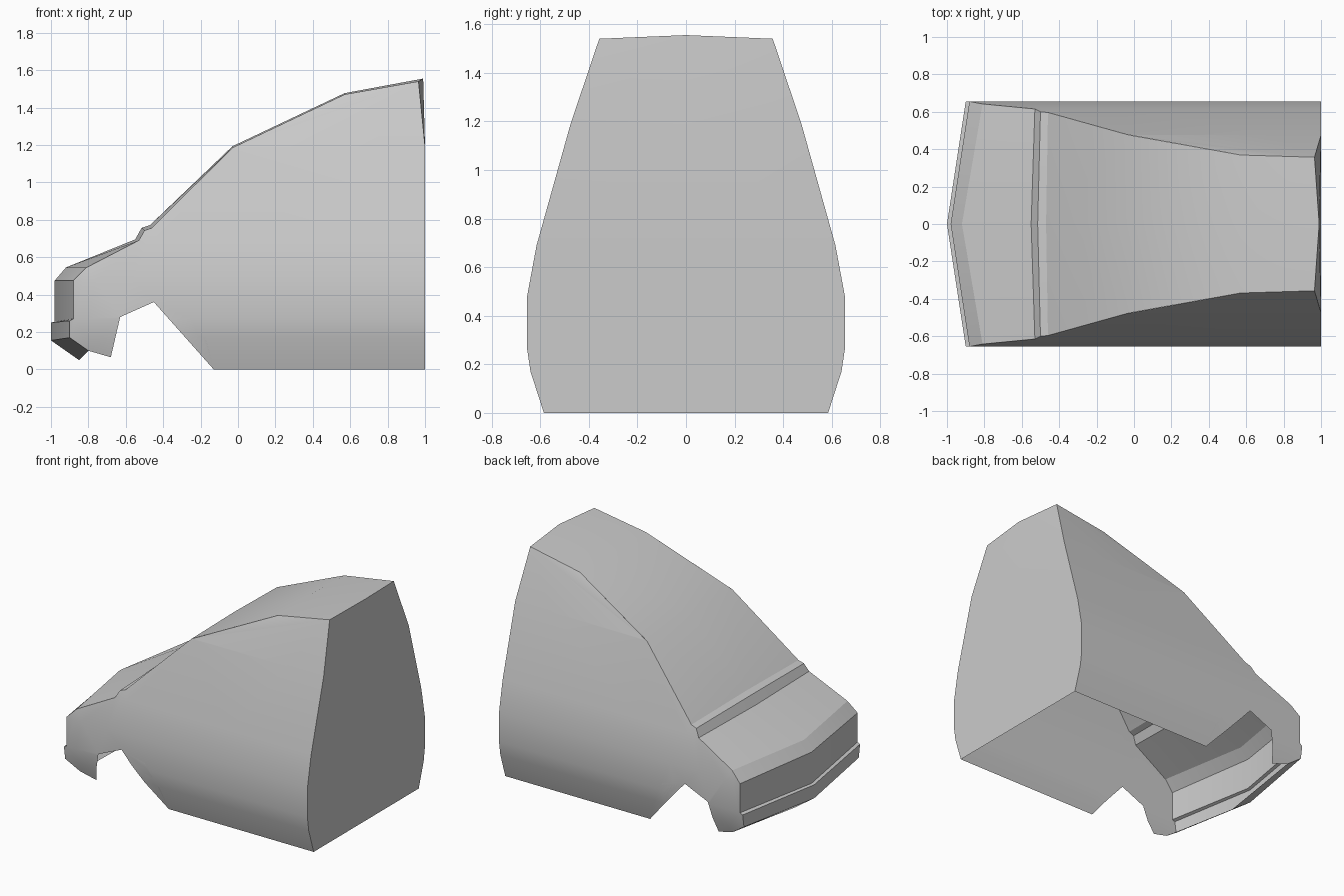
import bpy, bmesh, math

cube = bpy.data.objects.get("Cube")
if cube:
    bpy.data.objects.remove(cube, do_unlink=True)

# Half-width of the body at each height
WIDTHS = [(0, .585), (.17, .64), (.27, .655), (.475, .655), (.69, .615),
          (1.19, .475), (1.475, .367), (1.54, .357)]
LEVELS = [.17, .27, .475, .69, 1.19]

# Top and nose, from rear to chin: side edge x, z and centre line x, z
SPINE = [(.965, 1.54, .99, 1.555), (.57, 1.47, .57, 1.477),
         (-.03, 1.185, -.03, 1.193), (-.46, .757, -.47, .772),
         (-.50, .743, -.515, .757), (-.53, .69, -.55, .695),
         (-.81, .545, -.92, .545), (-.88, .475, -.98, .475),
         (-.88, .27, -.98, .255), (-.90, .26, -1, .25),
         (-.90, .17, -1, .155), (-.80, .10, -.85, .05)]

# Wheel arch, sill and rear edge of the side panel
LOWER = [(-.68, .065), (-.63, .28), (-.45, .36), (-.27, .315),
         (-.165, .155), (-.13, 0), (1, 0), (1, 1.19)]


def width(z):
    for (z0, w0), (z1, w1) in zip(WIDTHS, WIDTHS[1:]):
        if z <= z1:
            return w0 + (w1 - w0) * (z - z0) / (z1 - z0)
    return WIDTHS[-1][1]


bm = bmesh.new()

# Side panel: flat outline, sliced by height and bent to the cross-section
outline = [(x, z) for x, z, _, _ in SPINE] + LOWER
bm.faces.new([bm.verts.new((x, 0, z)) for x, z in outline])
bmesh.ops.triangulate(bm, faces=bm.faces[:])
for z in LEVELS:
    bmesh.ops.bisect_plane(bm, geom=bm.verts[:] + bm.edges[:] + bm.faces[:],
                           dist=.0005, plane_co=(0, 0, z), plane_no=(0, 0, 1))
for v in bm.verts:
    v.co.y = width(v.co.z)


def strip(side, centre):
    """Quads between a side edge and the centre line."""
    rows = [(bm.verts.new((x, width(z), z)), bm.verts.new((cx, 0, cz)))
            for (x, z), (cx, cz) in zip(side, centre)]
    for (a, b), (c, d) in zip(rows, rows[1:]):
        bm.faces.new((a, b, d, c))


# Roof, windscreen, bonnet, nose and bumper
strip([p[:2] for p in SPINE], [p[2:] for p in SPINE])

# Rear bulkhead
rear = [(1, z) for z in [0] + LEVELS]
strip(rear + [(.965, 1.54)], rear + [(.99, 1.555)])

# Mirror to the other side and weld the seams
dup = bmesh.ops.duplicate(bm, geom=bm.verts[:] + bm.edges[:] + bm.faces[:])
for item in dup["geom"]:
    if isinstance(item, bmesh.types.BMVert):
        item.co.y *= -1
bmesh.ops.remove_doubles(bm, verts=bm.verts[:], dist=.001)
bmesh.ops.recalc_face_normals(bm, faces=bm.faces[:])

mesh = bpy.data.meshes.new("body_shell")
bm.to_mesh(mesh)
bm.free()
body = bpy.data.objects.new("body_shell", mesh)
bpy.context.collection.objects.link(body)

# Plain grey finish
grey = bpy.data.materials.new("light_grey")
grey.use_nodes = True
colour = (.6, .6, .6, 1)
grey.diffuse_color = colour
grey.node_tree.nodes["Principled BSDF"].inputs["Base Color"].default_value = colour
mesh.materials.append(grey)

bpy.ops.object.select_all(action='DESELECT')
body.select_set(True)
bpy.context.view_layer.objects.active = body
bpy.ops.object.shade_smooth_by_angle(angle=math.radians(19))
